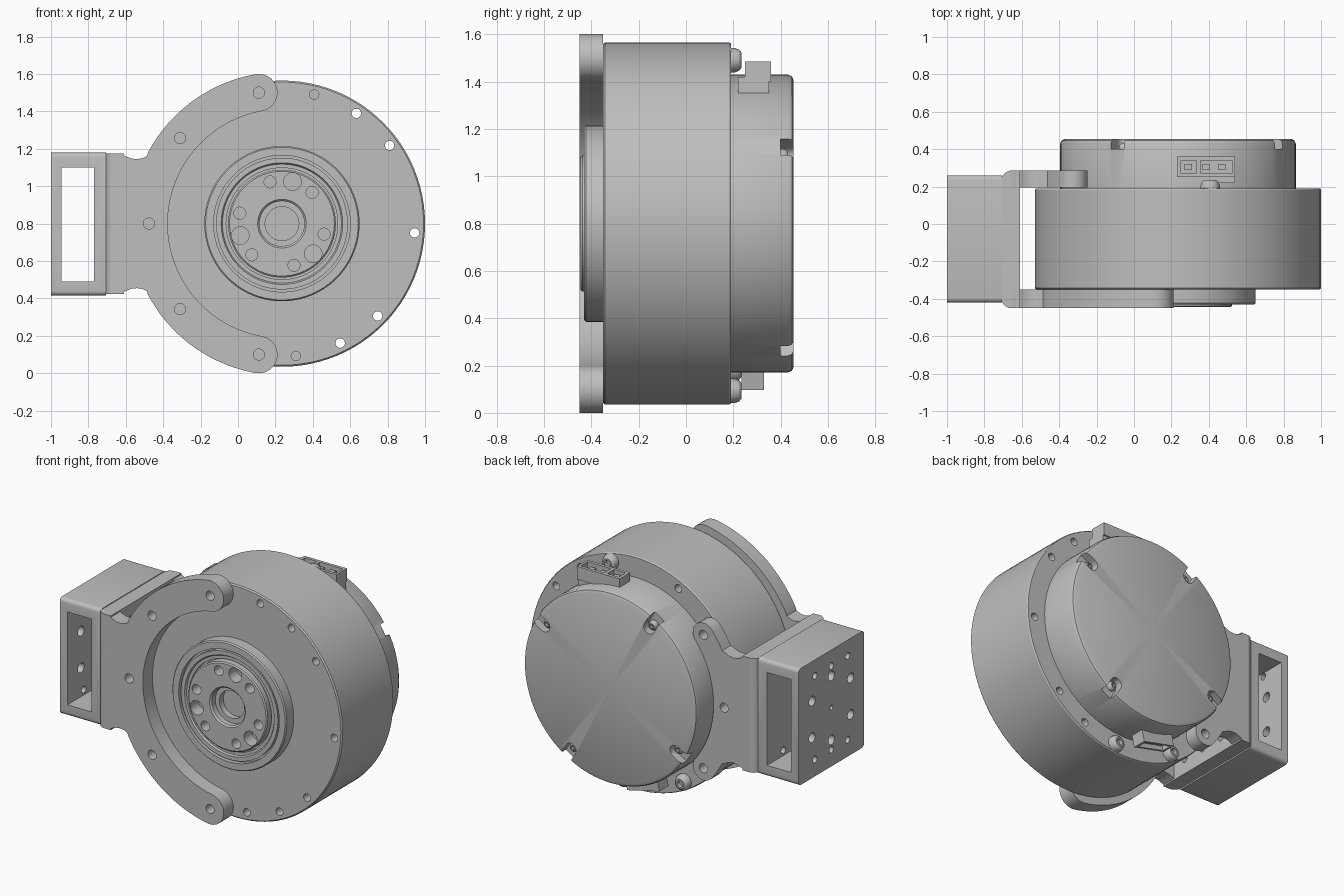
import bpy, bmesh
from math import sin, cos, radians, pi
from mathutils import Vector, Matrix

cube = bpy.data.objects.get("Cube")
if cube:
    bpy.data.objects.remove(cube, do_unlink=True)

CX, CZ = 0.235, 0.8   # motor axis, parallel to y
BOLT_R = 0.711        # flange bolt circle

metal = bpy.data.materials.new("plain_grey_metal")
metal.use_nodes = True
metal.diffuse_color = (0.52, 0.52, 0.52, 1)
metal.node_tree.nodes["Principled BSDF"].inputs["Base Color"].default_value = (0.52, 0.52, 0.52, 1)


def finish(bm, name):
    bmesh.ops.recalc_face_normals(bm, faces=bm.faces)
    me = bpy.data.meshes.new(name)
    bm.to_mesh(me)
    bm.free()
    me.materials.append(metal)
    ob = bpy.data.objects.new(name, me)
    bpy.context.collection.objects.link(ob)
    smooth(ob)
    return ob


def smooth(ob):
    ob.data.polygons.foreach_set("use_smooth", [True] * len(ob.data.polygons))
    ob.data.set_sharp_from_angle(angle=radians(30))


def polar(r, deg):
    return CX + r * cos(radians(deg)), CZ + r * sin(radians(deg))


def lathe(name, profile, at=(CX, CZ), steps=96):
    """Spin (radius, y) points about an axis parallel to y."""
    bm = bmesh.new()
    vs = [bm.verts.new((r, y, 0)) for r, y in profile]
    es = [bm.edges.new(p) for p in zip(vs, vs[1:])]
    bmesh.ops.spin(bm, geom=vs + es, cent=(0, 0, 0), axis=(0, 1, 0),
                   angle=2 * pi, steps=steps, use_merge=True)
    bmesh.ops.remove_doubles(bm, verts=bm.verts, dist=1e-5)
    bmesh.ops.translate(bm, verts=bm.verts, vec=(at[0], 0, at[1]))
    return finish(bm, name)


def prism(name, points, direction):
    """Extrude a closed outline."""
    bm = bmesh.new()
    face = bm.faces.new([bm.verts.new(p) for p in points])
    out = bmesh.ops.extrude_face_region(bm, geom=[face])
    moved = [g for g in out["geom"] if isinstance(g, bmesh.types.BMVert)]
    bmesh.ops.translate(bm, verts=moved, vec=direction)
    return finish(bm, name)


def block(name, lo, hi, tilt=0, pivot=(0, 0, 0), round_x=0):
    bm = bmesh.new()
    lo, hi = Vector(lo), Vector(hi)
    bmesh.ops.create_cube(bm, size=1)
    bmesh.ops.scale(bm, vec=hi - lo, verts=bm.verts)
    bmesh.ops.translate(bm, vec=(lo + hi) / 2, verts=bm.verts)
    if round_x:
        edges = [e for e in bm.edges if abs(e.verts[0].co.x - e.verts[1].co.x) > 0.01]
        bmesh.ops.bevel(bm, geom=edges, offset=round_x, segments=4, profile=0.5, affect='EDGES')
    bmesh.ops.rotate(bm, cent=pivot, matrix=Matrix.Rotation(radians(tilt), 3, 'Y'), verts=bm.verts)
    return finish(bm, name)


def rods(holes, start, end, axis='Y'):
    """Round cutters; each hole is (u, z, radius)."""
    bm = bmesh.new()
    for u, z, r in holes:
        mid = (start + end) / 2
        pos = (u, mid, z) if axis == 'Y' else (mid, u, z)
        rot = Matrix.Rotation(pi / 2, 4, 'X' if axis == 'Y' else 'Y')
        bmesh.ops.create_cone(bm, cap_ends=True, segments=24, radius1=r, radius2=r,
                              depth=end - start, matrix=Matrix.Translation(pos) @ rot)
    return finish(bm, "cutter")


def cut(ob, cutter):
    cutter.hide_render = True
    mod = ob.modifiers.new("cut", 'BOOLEAN')
    mod.operation, mod.object, mod.solver = 'DIFFERENCE', cutter, 'EXACT'
    bpy.context.view_layer.update()
    graph = bpy.context.evaluated_depsgraph_get()
    me = bpy.data.meshes.new_from_object(ob.evaluated_get(graph))
    ob.modifiers.clear()
    ob.data = me
    bpy.data.objects.remove(cutter, do_unlink=True)
    smooth(ob)


# Motor housing with flange bolt holes
housing = lathe("motor_housing", [(0, -0.35), (0.757, -0.35), (0.765, -0.342),
                                  (0.765, 0.182), (0.76, 0.19), (0, 0.19)])
angles = [76, 56, 36, -4, -44, -64, -84, 116]
cut(housing, rods([(*polar(BOLT_R, a), 0.025) for a in angles], -0.5, 0.4))

# Front bearing ring and output hub, stepped with grooves
hub = lathe("output_hub", [
    (0, -0.30), (0.415, -0.30), (0.415, -0.422), (0.408, -0.43), (0.365, -0.43),
    (0.365, -0.40), (0.352, -0.40), (0.352, -0.425), (0.325, -0.425), (0.318, -0.415),
    (0.298, -0.415), (0.298, -0.39), (0.288, -0.39), (0.288, -0.438), (0.28, -0.445),
    (0.13, -0.445), (0.12, -0.435), (0.12, -0.40), (0.09, -0.40), (0.09, -0.36), (0, -0.36)])
hub_holes = []
for a in (76, 196, 316):
    hub_holes.append((*polar(0.232, a), 0.047))
    hub_holes += [(*polar(0.232, a + d), 0.032) for d in (-30, 30)]
cut(hub, rods(hub_holes, -0.6, -0.36))

# Rear cover with four slotted screw seats
cover = lathe("rear_cover", [(0, 0.17), (0.63, 0.17), (0.63, 0.43), (0.622, 0.447),
                             (0.605, 0.455), (0, 0.455)])
seats = [31, 121, 211, 301]
cut(cover, rods([(*polar(0.555, a), 0.04) for a in seats], 0.40, 0.6))
for a in seats:
    cut(cover, block("cutter", (CX + 0.555, 0.40, CZ - 0.04), (CX + 0.75, 0.6, CZ + 0.04),
                     -a, (CX, 0, CZ)))


def screw(name, at, r, y, h):
    """Domed head with a socket."""
    lathe(name, [(0, y), (r, y), (r, y + h * 0.4), (r * 0.85, y + h * 0.8), (r * 0.6, y + h),
                 (r * 0.4, y + h), (r * 0.4, y + h * 0.5), (0, y + h * 0.5)], at, 24)


for a in seats:
    screw("cover_screw", polar(0.555, a), 0.03, 0.395, 0.035)
for a in (76, -84, -120):
    screw("flange_screw", polar(BOLT_R, a), 0.052, 0.185, 0.05)


def crescent(name, outer, inner, tip, y0, y1):
    """C-shaped bracket plate with a filleted neck, symmetric about the axis height."""
    mid, rad = (outer + inner) / 2, (outer - inner) / 2
    half = [(-0.90, 0.375), (-0.865, 0.375), (-0.835, 0.36), (-0.805, 0.348),
            (-0.775, 0.345), (-0.745, 0.35), (-0.722, 0.362)]

    def arc(r, a, b, n, c=(0, 0)):
        for i in range(n + 1):
            t = radians(a + (b - a) * i / n)
            half.append((c[0] + r * cos(t), c[1] + r * sin(t)))

    arc(outer, 152, tip + 1, 20)
    t = radians(tip)
    arc(rad, tip, tip - 180, 14, (mid * cos(t), mid * sin(t)))
    arc(inner, tip + 1, 179, 28)
    loop = half + [(x, -z) for x, z in reversed(half)]
    plate = prism(name, [(CX + x, y0, CZ + z) for x, z in loop], (0, y1 - y0, 0))
    holes = [180, tip, 360 - tip] + ([140, 220] if tip < 120 else [])
    cut(plate, rods([(*polar(BOLT_R, a), 0.03) for a in holes], y0 - 0.1, y1 + 0.1))


crescent("front_bracket_plate", 0.811, 0.611, 100, -0.45, -0.35)
crescent("rear_bracket_plate", 0.79, 0.635, 142, 0.195, 0.285)

# Web joining the two plates, with rounded outer corners
R = 0.055
web_points = [(-0.61, -0.45), (-0.61, 0.285)]
for cy, start in ((0.285 - R, 90), (-0.45 + R, 180)):
    for i in range(7):
        t = radians(start + 15 * i)
        web_points.append((-0.71 + R + R * cos(t), cy + R * sin(t)))
web = prism("bracket_web", [(x, y, CZ - 0.375) for x, y in web_points], (0, 0, 0.75))

# Hollow mounting box, open front to back
box = block("mounting_box", (-1, -0.42, 0.415), (-0.705, 0.26, 1.18), round_x=0.025)
cut(box, block("cutter", (-0.945, -0.6, 0.49), (-0.77, 0.5, 1.10)))
MY = -0.08
rows = [(MY + dy, CZ + dz, 0.022) for dy in (-0.17, 0, 0.17) for dz in (-0.275, 0.275)]
ring = [(MY + dy, CZ + dz, 0.032) for dy in (-0.2, 0.2) for dz in (-0.12, 0.12)]
ring += [(MY, CZ + dz, 0.032) for dz in (-0.21, 0.21)] + [(MY, CZ, 0.015)]
cut(box, rods(rows, -1.1, -0.5, 'X'))
cut(box, rods(ring, -1.1, -0.9, 'X'))
cut(web, rods(rows, -0.8, -0.5, 'X'))

# Top cable connector with two sockets and pins
block("connector_base", (0.23, 0.22, 1.33), (0.54, 0.35, 1.42))
socket = block("connector_socket", (0.23, 0.25, 1.40), (0.54, 0.36, 1.485))
cut(socket, block("cutter", (0.25, 0.27, 1.43), (0.335, 0.34, 1.6)))
cut(socket, block("cutter", (0.355, 0.27, 1.43), (0.525, 0.34, 1.6)))
for x in (0.29, 0.385, 0.47):
    block("connector_pin", (x - 0.02, 0.29, 1.42), (x + 0.02, 0.32, 1.47))

# Bottom cable connector, tilted to follow the rim
lower = block("lower_connector", (CX - 0.12, 0.235, 0.105), (CX + 0.12, 0.33, 0.22), 13, (CX, 0, CZ))
cut(lower, block("cutter", (CX - 0.1, 0.25, 0.05), (CX + 0.1, 0.315, 0.135), 13, (CX, 0, CZ)))
